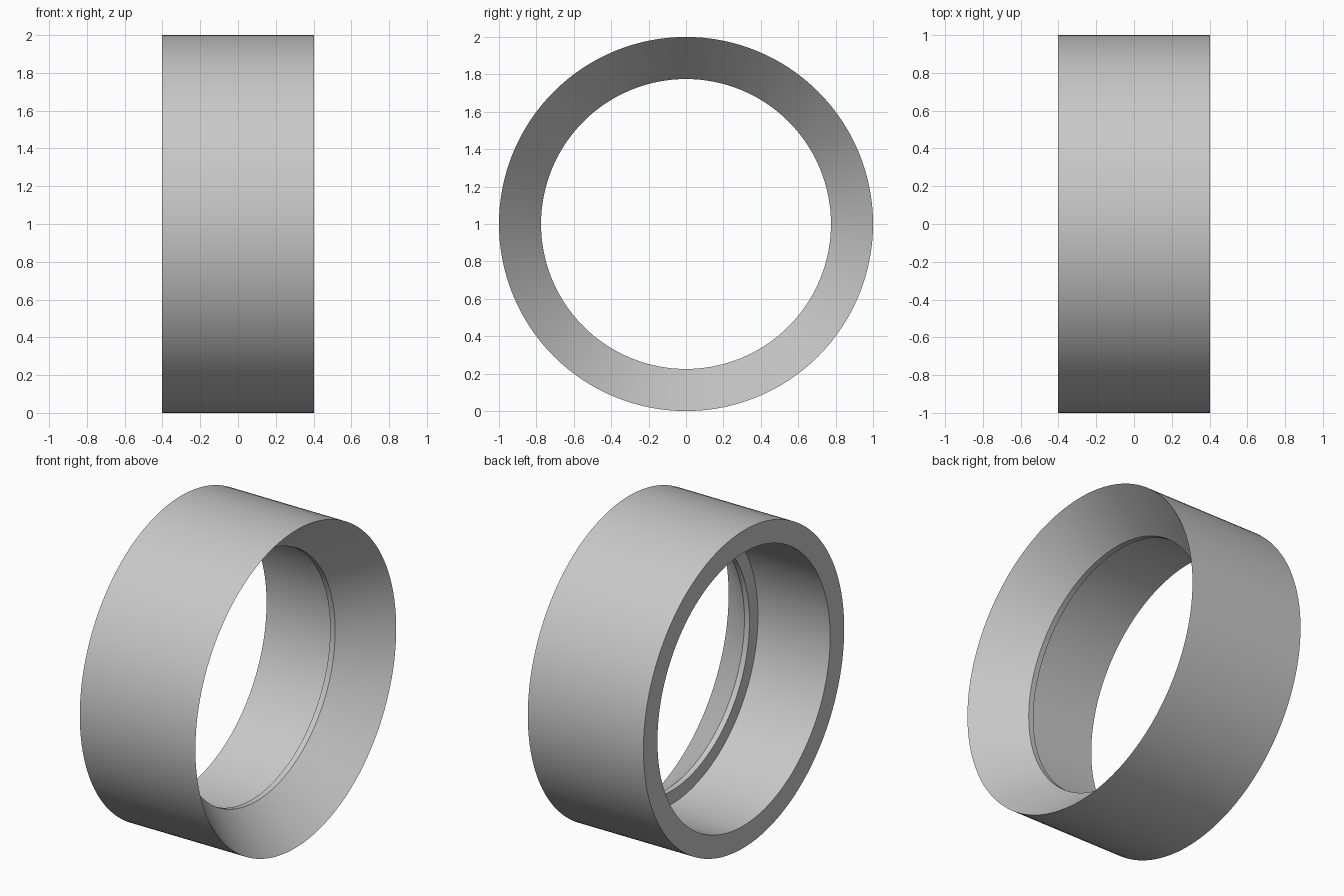
import bpy
import bmesh
from math import radians, tau
from mathutils import Matrix

cube = bpy.data.objects.get("Cube")
if cube:
    bpy.data.objects.remove(cube, do_unlink=True)

SEGMENTS = 128
HALF_WIDTH = 0.403

# Closed cross-section of the ring as (x, radius)
PROFILE = [
    (-HALF_WIDTH, 1.0),    # outer wall
    (HALF_WIDTH, 1.0),     # knife edge of the flared mouth
    (0.135, 0.775),        # bottom of the flare
    (0.10, 0.775),         # narrow lip
    (0.10, 0.86),          # step behind the lip
    (-HALF_WIDTH, 0.86),   # wide bore
]

# Plain grey material
grey = bpy.data.materials.new("light_grey")
grey.use_nodes = True
colour = (0.58, 0.58, 0.58, 1.0)
grey.diffuse_color = colour
grey.node_tree.nodes["Principled BSDF"].inputs["Base Color"].default_value = colour

# Sweep the cross-section around the x axis
bm = bmesh.new()
rings = []
for i in range(SEGMENTS):
    turn = Matrix.Rotation(tau * i / SEGMENTS, 3, 'X')
    rings.append([bm.verts.new(turn @ Matrix.Identity(3).col[0] * x
                               + turn.col[2] * r) for x, r in PROFILE])
for i, ring in enumerate(rings):
    following = rings[(i + 1) % SEGMENTS]
    for j in range(len(PROFILE)):
        k = (j + 1) % len(PROFILE)
        bm.faces.new((ring[j], ring[k], following[k], following[j]))
bmesh.ops.recalc_face_normals(bm, faces=bm.faces)

mesh = bpy.data.meshes.new("flared_ring")
bm.to_mesh(mesh)
bm.free()
mesh.materials.append(grey)

ring_object = bpy.data.objects.new("flared_ring", mesh)
ring_object.location.z = 1.0
bpy.context.collection.objects.link(ring_object)

# Smooth round walls, crisp rims
bpy.ops.object.select_all(action='DESELECT')
ring_object.select_set(True)
bpy.context.view_layer.objects.active = ring_object
bpy.ops.object.shade_smooth_by_angle(angle=radians(30))
